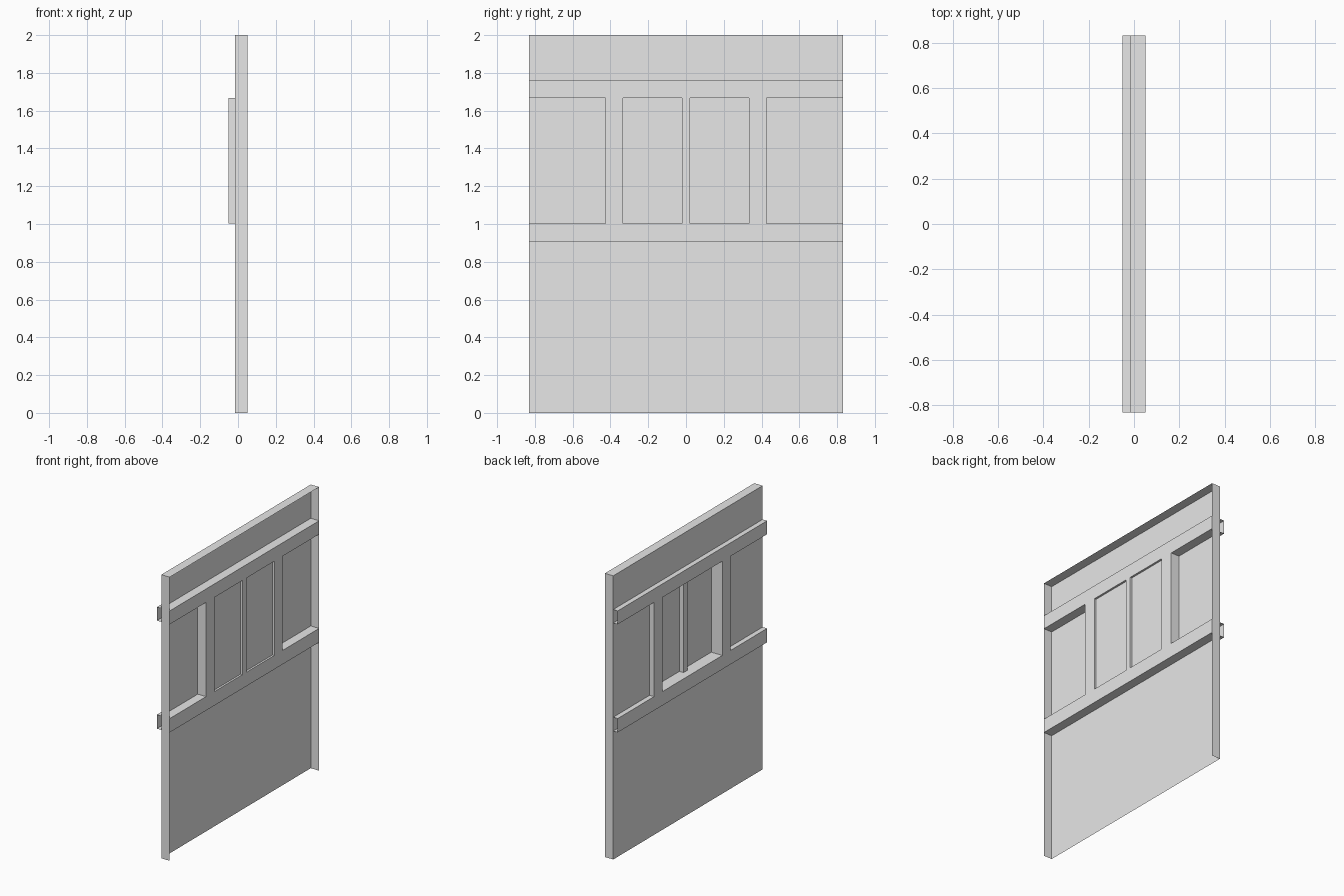
import bpy
import bmesh

cube = bpy.data.objects.get("Cube")
if cube:
    bpy.data.objects.remove(cube, do_unlink=True)

grey = bpy.data.materials.new("plain_grey")
grey.use_nodes = True
grey.diffuse_color = (0.8, 0.8, 0.8, 1)
grey.node_tree.nodes["Principled BSDF"].inputs["Base Color"].default_value = (0.8, 0.8, 0.8, 1)

# Main dimensions
HALF, HEIGHT = 0.832, 2.0
FRONT, SKIN, BACK = 0.05, -0.015, -0.05       # depth planes along x
PANE, POST_BACK = 0.036, 0.004
SIDE, MID, POST = 0.427, 0.333, 0.022         # window edges along y
RAIL_LOW, SILL, HEAD, RAIL_TOP = 0.905, 1.003, 1.667, 1.762


def sheet(bm, low, high, facing):
    """Rectangle between two corners, flat along one axis, facing + or - on it."""
    axis = [abs(a - b) < 1e-6 for a, b in zip(low, high)].index(True)
    u, v = (axis + 1) % 3, (axis + 2) % 3
    corners = []
    for pu, pv in ((low, low), (high, low), (high, high), (low, high)):
        co = list(low)
        co[u], co[v] = pu[u], pv[v]
        corners.append(bm.verts.new(co))
    if facing < 0:
        corners.reverse()
    bm.faces.new(corners)


def pierced(bm, x, facing, ys, zs, holes):
    """Wall of cells at depth x, leaving out the hole cells (column, row)."""
    for i in range(len(ys) - 1):
        for j in range(len(zs) - 1):
            if (i, j) not in holes:
                sheet(bm, (x, ys[i], zs[j]), (x, ys[i + 1], zs[j + 1]), facing)


def finish(bm, name):
    bmesh.ops.remove_doubles(bm, verts=bm.verts, dist=1e-5)
    mesh = bpy.data.meshes.new(name)
    bm.to_mesh(mesh)
    bm.free()
    mesh.materials.append(grey)
    bpy.context.collection.objects.link(bpy.data.objects.new(name, mesh))


# Thin skin with an opening behind the middle windows
bm = bmesh.new()
pierced(bm, SKIN, 1, (-HALF, -MID, MID, HALF), (0, SILL, HEAD, HEIGHT), {(1, 1)})
finish(bm, "door_skin")

# Returned edges of the skin: both ends and the top, open below
bm = bmesh.new()
for s in (-1, 1):
    sheet(bm, (SKIN, s * HALF, 0), (FRONT, s * HALF, HEIGHT), s)
sheet(bm, (SKIN, -HALF, HEIGHT), (FRONT, HALF, HEIGHT), 1)
finish(bm, "door_edges")

# Frame of two rails and two stiles, hollow with open rail ends
bm = bmesh.new()
rows = (RAIL_LOW, SILL, HEAD, RAIL_TOP)
pierced(bm, FRONT, 1, (-HALF, -SIDE, -MID, -POST, POST, MID, SIDE, HALF), rows,
        {(0, 1), (2, 1), (4, 1), (6, 1)})
pierced(bm, BACK, -1, (-HALF, -SIDE, -MID, MID, SIDE, HALF), rows,
        {(0, 1), (2, 1), (4, 1)})
for z, facing in ((RAIL_LOW, -1), (RAIL_TOP, 1)):
    sheet(bm, (BACK, -HALF, z), (FRONT, HALF, z), facing)
for y0, y1 in ((-HALF, -SIDE), (-MID, MID), (SIDE, HALF)):
    for z, facing in ((SILL, 1), (HEAD, -1)):
        sheet(bm, (BACK, y0, z), (FRONT, y1, z), facing)
for s in (-1, 1):
    for y, facing in ((SIDE, s), (MID, -s)):
        sheet(bm, (BACK, s * y, SILL), (FRONT, s * y, HEAD), facing)
finish(bm, "window_frame")

# Middle post between the two centre windows
bm = bmesh.new()
for s in (-1, 1):
    sheet(bm, (POST_BACK, s * POST, SILL), (FRONT, s * POST, HEAD), s)
sheet(bm, (POST_BACK, -POST, SILL), (POST_BACK, POST, HEAD), -1)
finish(bm, "middle_post")

# Panes of the two centre windows
for name, y0, y1 in (("right_pane", -MID, -POST), ("left_pane", POST, MID)):
    bm = bmesh.new()
    sheet(bm, (PANE, y0, SILL), (PANE, y1, HEAD), 1)
    finish(bm, name)
